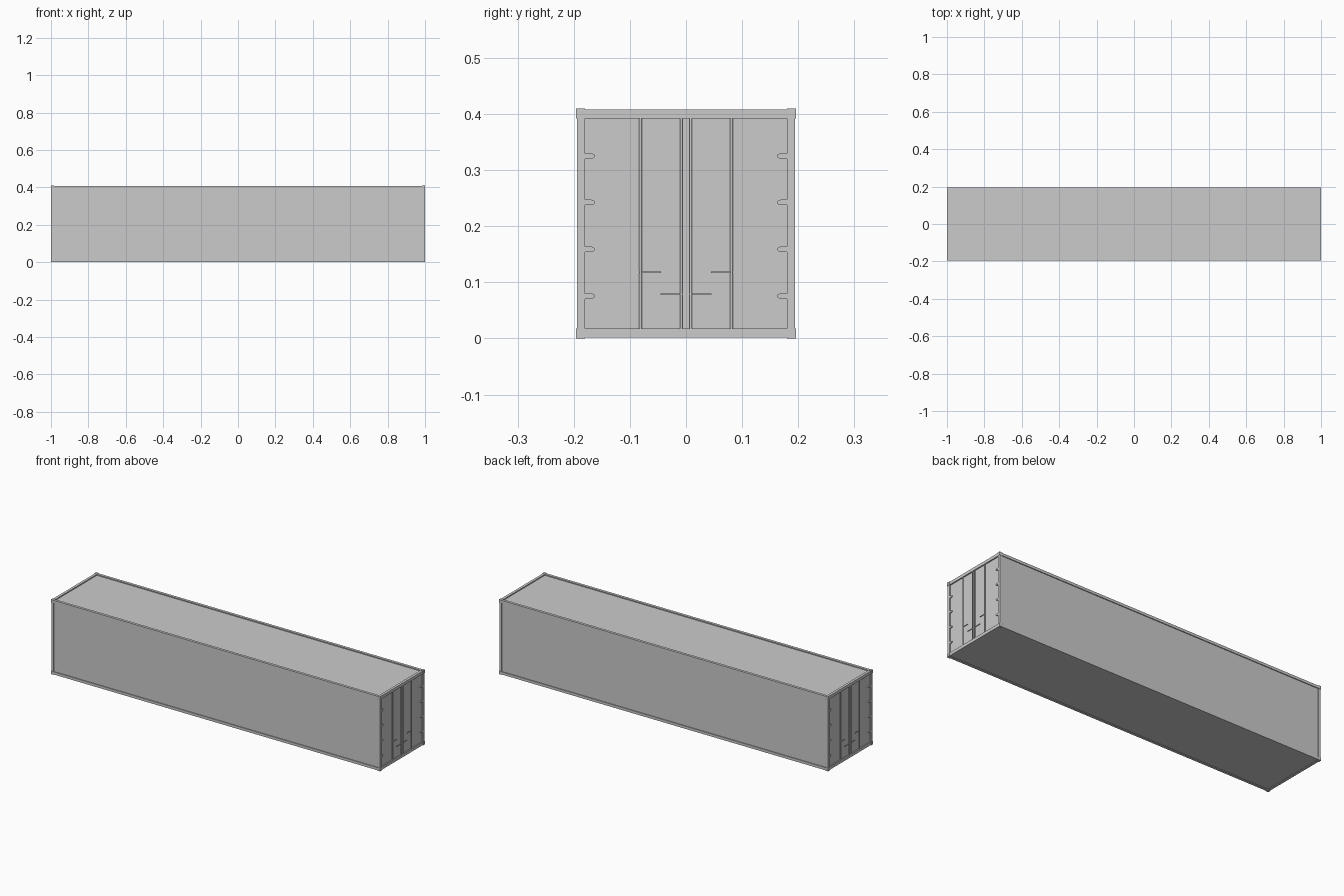
import bpy, bmesh, math
from mathutils import Matrix, Vector

if "Cube" in bpy.data.objects:
    bpy.data.objects.remove(bpy.data.objects["Cube"])

L, W, H = 1.0, 0.196, 0.41      # half length, half width, height
C = 0.016                       # casting width, frame member thickness
E = 0.0015                      # frame sits slightly inside the castings


def add_box(bm, lo, hi):
    size = [b - a for a, b in zip(lo, hi)]
    mid = Vector([(a + b) / 2 for a, b in zip(lo, hi)])
    m = Matrix.Translation(mid) @ Matrix.Diagonal((*size, 1))
    bmesh.ops.create_cube(bm, size=1, matrix=m)


def make(name, build, mirror=(False, False, False)):
    bm = bmesh.new()
    build(bm)
    bmesh.ops.recalc_face_normals(bm, faces=bm.faces)
    me = bpy.data.meshes.new(name)
    bm.to_mesh(me)
    bm.free()
    ob = bpy.data.objects.new(name, me)
    bpy.context.collection.objects.link(ob)
    if any(mirror):
        # mirror about the container centre
        me.transform(Matrix.Translation((0, 0, -H / 2)))
        ob.location.z = H / 2
        mod = ob.modifiers.new("mirror", 'MIRROR')
        mod.use_axis = mirror
        mod.use_mirror_merge = False
    return ob


def boxes(name, items, mirror):
    return make(name, lambda bm: [add_box(bm, lo, hi) for lo, hi in items], mirror)


XY, XYZ = (True, True, False), (True, True, True)

# Recessed walls, roof and floor
boxes("body_panels", [((-L + 0.008, -W + 0.006, 0.004), (L - 0.008, W - 0.006, H - 0.007))],
      (False, False, False))

# Corner castings
boxes("corner_castings", [((L - 0.016, W - C, 0), (L, W, 0.018))], XYZ)

# Frame members
boxes("side_rails", [((-L + 0.016, W - C, E), (L - 0.016, W - E, 0.016))], (False, True, True))
boxes("corner_posts", [((L - 0.014, W - C, 0.018), (L - E, W - E, H - 0.018))], XY)
boxes("end_rails", [((L - 0.016, -W + C, E), (L - E, W - C, 0.018))], (True, False, True))

# Rubber seal between the door leaves
boxes("door_seal", [((L - 0.009, 0.0008, 0.018), (L - 0.006, 0.006, H - 0.018))], XY)


# Vertical locking rods
def rods(bm):
    for y in (0.0085, 0.081):
        m = Matrix.Translation((L - 0.0035, y, H / 2))
        bmesh.ops.create_cone(bm, cap_ends=True, segments=12, radius1=0.0024,
                              radius2=0.0024, depth=H - 0.036, matrix=m)


make("locking_rods", rods, XY)

# Door handles, alternating in height
boxes("door_handles", [
    ((L - 0.005, 0.045, 0.1165), (L - 0.002, 0.084, 0.1195)),
    ((L - 0.005, 0.006, 0.0775), (L - 0.002, 0.045, 0.0805)),
], XY)


# Hinges with rounded tips
def hinges(bm):
    for z in (0.0755, 0.159, 0.2425, 0.325):
        r, yc = 0.005, 0.171
        pts = [(0.181, -r)]
        for i in range(9):
            a = math.pi / 2 * (i / 4 - 1)
            pts.append((yc - 1.8 * r * math.cos(a), r * math.sin(a)))
        pts.append((0.181, r))
        f = bm.faces.new([bm.verts.new((L - 0.009, y, z + dz)) for y, dz in pts])
        ext = bmesh.ops.extrude_face_region(bm, geom=[f], use_keep_orig=True)
        new = [v for v in ext["geom"] if isinstance(v, bmesh.types.BMVert)]
        bmesh.ops.translate(bm, verts=new, vec=(0.006, 0, 0))


make("door_hinges", hinges, XY)
